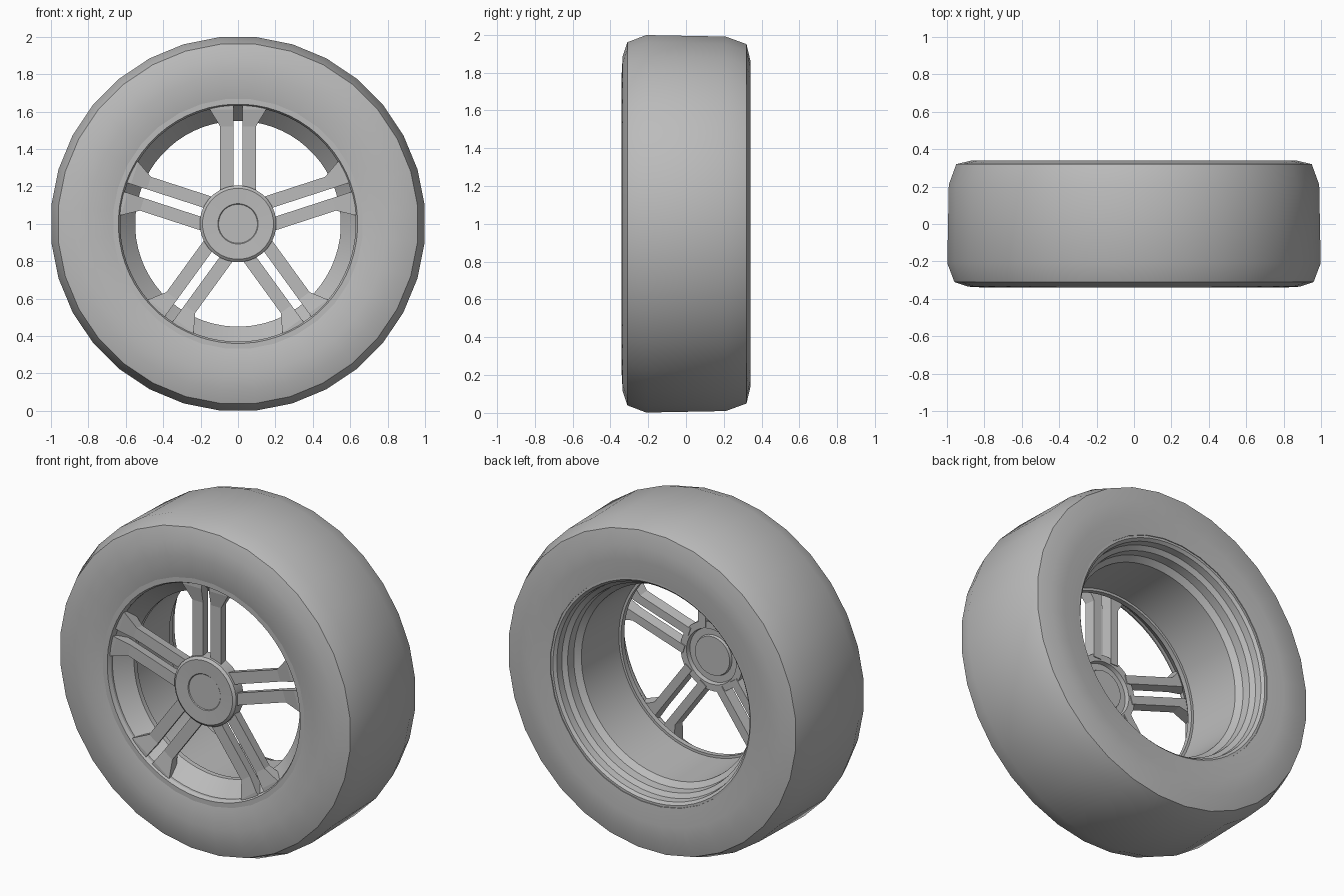
import bpy, bmesh, math
from mathutils import Matrix, Vector

cube = bpy.data.objects.get("Cube")
if cube:
    bpy.data.objects.remove(cube, do_unlink=True)

grey = bpy.data.materials.new("plain grey")
grey.use_nodes = True
grey.diffuse_color = (0.5, 0.5, 0.5, 1)
grey.node_tree.nodes["Principled BSDF"].inputs["Base Color"].default_value = (0.5, 0.5, 0.5, 1)


def finish(name, bm, angle=None):
    bmesh.ops.recalc_face_normals(bm, faces=bm.faces)
    mesh = bpy.data.meshes.new(name)
    bm.to_mesh(mesh)
    bm.free()
    mesh.materials.append(grey)
    obj = bpy.data.objects.new(name, mesh)
    bpy.context.collection.objects.link(obj)
    obj.location.z = 1
    if angle:
        bpy.ops.object.select_all(action="DESELECT")
        obj.select_set(True)
        bpy.context.view_layer.objects.active = obj
        bpy.ops.object.shade_smooth_by_angle(angle=math.radians(angle))
    return obj


def lathe(name, profile, sides, angle, closed=True):
    """Turn a (y, radius) profile around the wheel axle."""
    bm = bmesh.new()
    rings = []
    for i in range(sides):
        a = 2 * math.pi * (i + 0.5) / sides
        rings.append([bm.verts.new((r * math.sin(a), y, r * math.cos(a))) for y, r in profile])
    count = len(profile)
    for i in range(sides):
        p, q = rings[i], rings[(i + 1) % sides]
        for j in range(count if closed else count - 1):
            k = (j + 1) % count
            bm.faces.new((p[j], p[k], q[k], q[j]))
    bmesh.ops.remove_doubles(bm, verts=bm.verts, dist=1e-5)
    return finish(name, bm, angle)


# Tyre, with rounded shoulders
lathe("tyre", [(-0.325, 0.67), (-0.335, 0.72), (-0.34, 0.8), (-0.335, 0.89), (-0.31, 0.965),
               (-0.21, 1.003), (0.21, 0.995), (0.32, 0.955), (0.34, 0.87), (0.34, 0.78),
               (0.33, 0.67)], 32, 50)

# Rim: front lip, tapered seat, barrel and stepped back
lathe("rim", [(-0.31, 0.685), (-0.325, 0.68), (-0.325, 0.64), (-0.305, 0.63), (-0.29, 0.63),
              (-0.2, 0.55), (-0.17, 0.55), (-0.17, 0.565), (0.17, 0.575), (0.2, 0.605),
              (0.25, 0.61), (0.27, 0.635), (0.31, 0.64), (0.325, 0.655), (0.325, 0.68),
              (0.3, 0.685)], 64, 25)

# Hub: front disc with a shallow cap ring and a hollow back
lathe("hub", [(-0.315, 0), (-0.315, 0.104), (-0.319, 0.108), (-0.322, 0.19), (-0.31, 0.205),
              (-0.24, 0.205), (-0.24, 0.165), (-0.265, 0.16), (-0.265, 0.12),
              (-0.25, 0.115), (-0.25, 0)], 32, 25, closed=False)

# Five pairs of spokes, each bar flaring outward and forward at the rim
bm = bmesh.new()
stations = [(0.17, 0.095, -0.295), (0.52, 0.095, -0.295), (0.61, 0.15, -0.312), (0.635, 0.15, -0.312)]
for n in range(5):
    turn = Matrix.Rotation(n * math.tau / 5, 3, "Y")
    for side in (-1, 1):
        sections = []
        for r, outer, front in stations:
            corners = [(0.025, front), (outer, front), (outer - 0.01, -0.235), (0.035, -0.235)]
            sections.append([bm.verts.new(turn @ Vector((side * x, y, r))) for x, y in corners])
        for a, b in zip(sections, sections[1:]):
            for j in range(4):
                k = (j + 1) % 4
                bm.faces.new((a[j], a[k], b[k], b[j]))
        bm.faces.new(sections[0])
        bm.faces.new(sections[-1])
finish("spokes", bm)
